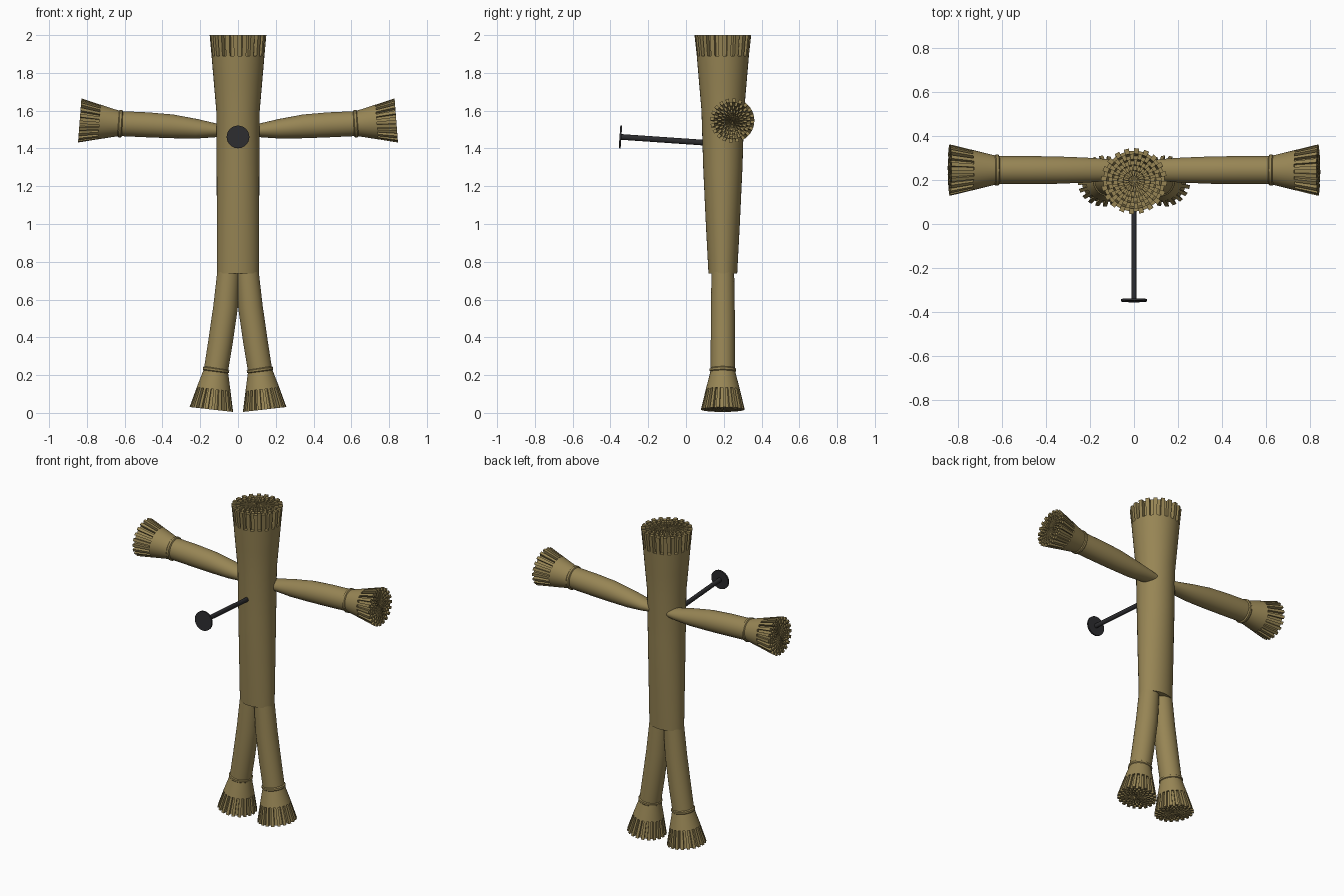
import bpy, bmesh
from math import cos, sin, pi
from mathutils import Vector

if "Cube" in bpy.data.objects:
    bpy.data.objects.remove(bpy.data.objects["Cube"])

SEG = 40          # sectors around each bundle, every other one a straw tuft
RINGS = 6         # concentric straw rings in a cut end


def material(name, rgb):
    m = bpy.data.materials.new(name)
    m.diffuse_color = (*rgb, 1)
    m.use_nodes = True
    m.node_tree.nodes["Principled BSDF"].inputs["Base Color"].default_value = m.diffuse_color
    return m


STRAW = material("straw", (0.31, 0.235, 0.09))
IRON = material("dark_metal", (0.025, 0.025, 0.028))


def finish(name, bm, mat):
    bmesh.ops.recalc_face_normals(bm, faces=bm.faces[:])
    me = bpy.data.meshes.new(name)
    bm.to_mesh(me)
    bm.free()
    me.materials.append(mat)
    ob = bpy.data.objects.new(name, me)
    bpy.context.collection.objects.link(ob)
    bpy.ops.object.select_all(action='DESELECT')
    ob.select_set(True)
    bpy.context.view_layer.objects.active = ob
    bpy.ops.object.shade_smooth_by_angle(angle=0.6)
    return ob


def loft(name, stations, mat, seg=SEG, straws=False):
    """Elliptical sections (centre, in-plane radius, y radius[, axis]); last span may be straws."""
    bm = bmesh.new()
    st = [(Vector(s[0]), s[1], s[2]) for s in stations]
    Y = Vector((0, 1, 0))
    X = Vector((1, 0, 0))

    def frame(i):
        t = (st[min(i + 1, len(st) - 1)][0] - st[max(i - 1, 0)][0]).normalized()
        # limbs lie in the xz plane; the rod lies in the yz plane
        v = X if abs(t.y) > 0.7 else Y
        return v.cross(t).normalized(), v

    def point(i, a, f=1.0):
        c, ru, rv = st[i]
        u, v = frame(i)
        ang = 2 * pi * a / seg
        return c + f * (u * ru * cos(ang) + v * rv * sin(ang))

    n = len(st) - 1 if straws else len(st)
    loops = [[bm.verts.new(point(i, a)) for a in range(seg)] for i in range(n)]
    for A, B in zip(loops, loops[1:]):
        for k in range(seg):
            j = (k + 1) % seg
            bm.faces.new((A[k], A[j], B[j], B[k]))
    bm.faces.new(loops[0])
    bm.faces.new(loops[-1])

    # checkerboard of straw tufts filling the cut end
    if straws:
        b, e = n - 1, n
        for r in range(RINGS):
            f0, f1 = max(r, 0.15) / RINGS, (r + 1) / RINGS
            for k in range(r % 2, seg, 2):
                q = [(k, f0), (k + 1, f0), (k + 1, f1), (k, f1)]
                lo = [bm.verts.new(point(b, *p)) for p in q]
                hi = [bm.verts.new(point(e, *p)) for p in q]
                bm.faces.new(hi)
                bm.faces.new(lo[::-1])
                for i in range(4):
                    j = (i + 1) % 4
                    bm.faces.new((lo[i], lo[j], hi[j], hi[i]))
    return finish(name, bm, mat)


# torso and head bundle
CY = 0.195
loft("torso", [((0, CY, 0.737), 0.111, 0.076), ((0, CY, 1.0), 0.112, 0.090),
               ((0, CY, 1.3), 0.113, 0.104), ((0, CY, 1.6), 0.115, 0.113),
               ((0, CY, 1.75), 0.128, 0.126), ((0, CY, 1.89), 0.140, 0.138),
               ((0, CY, 2.0), 0.150, 0.150)], STRAW, straws=True)

for s, side in ((1, "left"), (-1, "right")):
    # arm with wrist binding and flared straw hand
    ay = 0.245
    arm = [(0.05, 1.494, 0.026, 0.040), (0.12, 1.496, 0.037, 0.050),
           (0.22, 1.504, 0.052, 0.057), (0.35, 1.517, 0.063, 0.062),
           (0.48, 1.525, 0.066, 0.064), (0.612, 1.531, 0.066, 0.064),
           (0.617, 1.531, 0.073, 0.071), (0.629, 1.532, 0.073, 0.071),
           (0.634, 1.532, 0.068, 0.067), (0.735, 1.540, 0.092, 0.092),
           (0.838, 1.548, 0.117, 0.117)]
    loft(side + "_arm", [((s * x, ay, z), a, b) for x, z, a, b in arm], STRAW, straws=True)

    # leg with ankle binding and flared straw foot
    leg = [(0.050, 0.742, 0.060, 0.060), (0.066, 0.56, 0.065, 0.063),
           (0.092, 0.38, 0.065, 0.064), (0.115, 0.237, 0.064, 0.064),
           (0.1155, 0.233, 0.070, 0.070), (0.117, 0.222, 0.070, 0.070),
           (0.1175, 0.218, 0.066, 0.066), (0.129, 0.125, 0.090, 0.090),
           (0.141, 0.018, 0.116, 0.116)]
    loft(side + "_leg", [((s * x, CY, z), a, b) for x, z, a, b in leg], STRAW, straws=True)

# rod stuck in the chest, with a flat disc at its end
loft("chest_rod", [((0, 0.15, 1.427), 0.015, 0.012), ((0, -0.345, 1.461), 0.015, 0.012)],
     IRON, seg=16)
loft("rod_disc", [((0, -0.342, 1.4605), 0.060, 0.060), ((0, -0.352, 1.4612), 0.060, 0.060)],
     IRON, seg=32)
